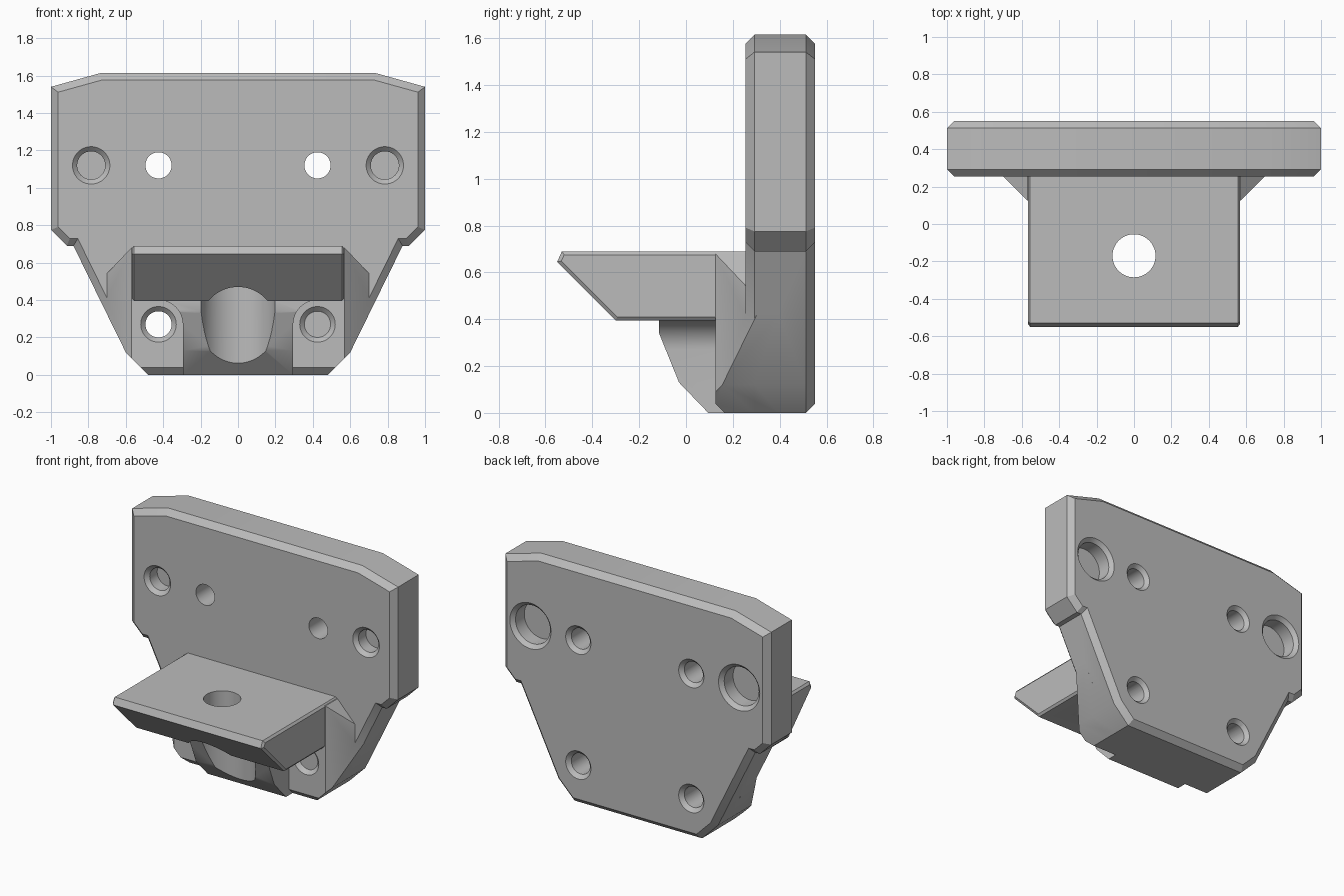
import bpy, bmesh, math
from mathutils import Vector, Matrix

cube = bpy.data.objects.get("Cube")
if cube:
    bpy.data.objects.remove(cube, do_unlink=True)

grey = bpy.data.materials.new("light grey")
grey.use_nodes = True
colour = (0.50, 0.50, 0.50, 1)
grey.diffuse_color = colour
grey.node_tree.nodes["Principled BSDF"].inputs["Base Color"].default_value = colour


def make(name, bm):
    bmesh.ops.recalc_face_normals(bm, faces=bm.faces)
    mesh = bpy.data.meshes.new(name)
    bm.to_mesh(mesh)
    bm.free()
    mesh.materials.append(grey)
    ob = bpy.data.objects.new(name, mesh)
    bpy.context.collection.objects.link(ob)
    return ob


def inset(points, d):
    """Move every edge of a counter-clockwise polygon inwards by d."""
    result = []
    for i, p in enumerate(points):
        p, a, b = Vector(p), Vector(points[i - 1]), Vector(points[(i + 1) % len(points)])
        u, v = (p - a).normalized(), (b - p).normalized()
        n, m = Vector((-u.y, u.x)), Vector((-v.y, v.x))
        result.append(p + (n + m) * d / (1 + n.dot(m)))
    return result


def loft(name, points, levels, axis):
    """Stack copies of a polygon along an axis; levels are (position, inset)."""
    bm = bmesh.new()
    rings = []
    for pos, d in levels:
        ring = []
        for p in inset(points, d):
            co = [p[0], p[1]]
            co.insert("xyz".index(axis), pos)
            ring.append(bm.verts.new(co))
        rings.append(ring)
    for a, b in zip(rings, rings[1:]):
        for i in range(len(a)):
            j = (i + 1) % len(a)
            bm.faces.new((a[i], a[j], b[j], b[i]))
    bm.faces.new(rings[0])
    bm.faces.new(rings[-1])
    return make(name, bm)


def drill(x, a, start, end, r0, r1=None, axis="y"):
    """Round cutter from start to end; a is z for y holes and y for z holes."""
    bm = bmesh.new()
    bmesh.ops.create_cone(bm, cap_ends=True, segments=64, radius1=r0,
                          radius2=r0 if r1 is None else r1, depth=end - start)
    mid = (start + end) / 2
    if axis == "y":
        turn = Matrix.Rotation(-math.pi / 2, 4, "X")
        bmesh.ops.transform(bm, matrix=Matrix.Translation((x, mid, a)) @ turn, verts=bm.verts)
    else:
        bmesh.ops.translate(bm, vec=(x, a, mid), verts=bm.verts)
    return make("cutter", bm)


def combine(target, other, operation):
    mod = target.modifiers.new("combine", "BOOLEAN")
    mod.operation, mod.solver, mod.object = operation, "EXACT", other
    bpy.context.view_layer.objects.active = target
    bpy.ops.object.modifier_apply(modifier=mod.name)
    bpy.data.objects.remove(other, do_unlink=True)


def mirrored(half):
    """Complete a right half outline, listed from the bottom up."""
    return half + [(-x, z) for x, z in reversed(half)]


# Back plate with chamfered rims
plate = loft("mounting_bracket", mirrored([(0.48, 0), (0.6, 0.12), (0.88, 0.69), (0.915, 0.69),
             (1, 0.775), (1, 1.54), (0.73, 1.615)]),
             [(0.255, 0.038), (0.292, 0), (0.512, 0), (0.55, 0.038)], "y")

# Thick lower body with angled gussets
body = loft("lower_body", mirrored([(0.48, 0), (0.6, 0.12), (0.75, 0.425), (0.75, 0.49),
            (0.57, 0.68)]), [(0.0, 0), (0.4, 0)], "y")
combine(body, loft("plan", [(-0.57, 0.125), (0.57, 0.125), (0.84, 0.395), (-0.84, 0.395)],
                   [(-0.1, 0), (0.9, 0)], "z"), "INTERSECT")
combine(body, loft("cutter", [(0.065, -0.06), (0.225, -0.06), (0.065, 0.1)],
                   [(-1, 0), (1, 0)], "x"), "DIFFERENCE")

# Shelf with a slanted front
shelf = loft("shelf", [(-0.53, 0.69), (-0.55, 0.645), (-0.3, 0.395), (0.36, 0.395), (0.36, 0.69)],
             [(-0.568, 0.015), (-0.556, 0), (0.556, 0), (0.568, 0.015)], "x")

# Central boss below the shelf, cleared around the screw heads
boss = loft("boss", [(-0.115, 0.43), (-0.115, 0.34), (-0.03, 0.13), (0.095, 0), (0.35, 0),
            (0.35, 0.43)], [(-0.425, 0), (0.425, 0)], "x")
for s in (-1, 1):
    arc = [(s * 0.425 + 0.13 * math.cos(t * math.pi / 24), 0.27 + 0.13 * math.sin(t * math.pi / 24))
           for t in range(25)]
    slot = arc + [(s * 0.425 - 0.13, -0.1), (s * 0.425 + 0.13, -0.1)]
    combine(boss, loft("cutter", slot, [(-0.3, 0), (0.3, 0)], "y"), "DIFFERENCE")

for part in (body, shelf, boss):
    combine(plate, part, "UNION")

# Vertical bolt hole and its clearance below the shelf
combine(plate, drill(0, -0.17, -0.1, 0.53, 0.205, axis="z"), "DIFFERENCE")
combine(plate, drill(0, -0.17, 0.4, 0.8, 0.115, axis="z"), "DIFFERENCE")

# Screw holes and blind pockets
for s in (-1, 1):
    x = s * 0.425
    cutters = [(x, 0.27, 0.0, 0.7, 0.07), (x, 0.27, 0.115, 0.15, 0.105, 0.07),
               (x, 1.12, 0.1, 0.7, 0.07)]
    cutters += [(x, z, 0.525, 0.56, 0.07, 0.105) for z in (0.27, 1.12)]
    x = s * 0.785
    cutters += [(x, 1.12, 0.2, 0.36, 0.075), (x, 1.12, 0.245, 0.28, 0.11, 0.075),
                (x, 1.12, 0.43, 0.6, 0.13), (x, 1.12, 0.525, 0.56, 0.13, 0.165)]
    for c in cutters:
        combine(plate, drill(*c), "DIFFERENCE")

bpy.ops.object.select_all(action="DESELECT")
plate.select_set(True)
bpy.context.view_layer.objects.active = plate
bpy.ops.object.shade_smooth_by_angle(angle=math.radians(25))
